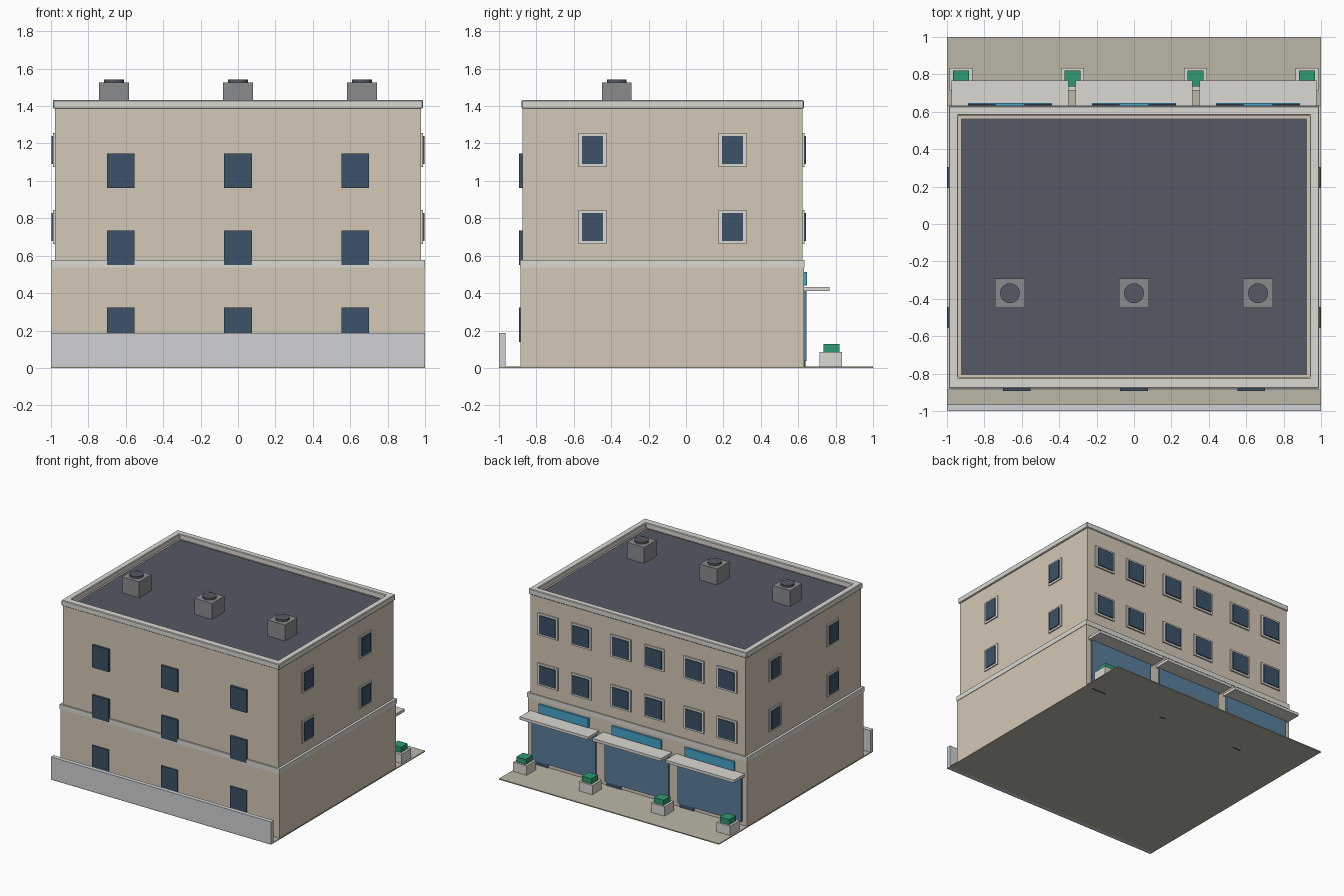
import bpy, bmesh
from mathutils import Matrix, Vector

if "Cube" in bpy.data.objects:
    bpy.data.objects.remove(bpy.data.objects["Cube"])


def mat(name, r, g, b):
    m = bpy.data.materials.new(name)
    m.diffuse_color = (r, g, b, 1)
    m.use_nodes = True
    m.node_tree.nodes["Principled BSDF"].inputs["Base Color"].default_value = m.diffuse_color
    return m


WALL = mat("wall", 0.66, 0.58, 0.47)
TRIM = mat("trim", 0.70, 0.69, 0.64)
PAVING = mat("paving", 0.50, 0.47, 0.38)
FENCE = mat("fence", 0.62, 0.64, 0.66)
ROOF = mat("roof", 0.09, 0.10, 0.125)
METAL = mat("metal", 0.25, 0.26, 0.27)
PANE = mat("window_glass", 0.045, 0.085, 0.14)
SHOP = mat("shop_glass", 0.10, 0.21, 0.33)
SIGN = mat("transom", 0.06, 0.37, 0.58)
LEAF = mat("leaf", 0.03, 0.32, 0.16)


def finish(name, bm, material):
    bmesh.ops.recalc_face_normals(bm, faces=bm.faces)
    me = bpy.data.meshes.new(name)
    bm.to_mesh(me)
    bm.free()
    me.materials.append(material)
    ob = bpy.data.objects.new(name, me)
    bpy.context.collection.objects.link(ob)
    return ob


def box(name, x, y, z, material):
    """Box from (min, max) ranges on each axis."""
    lo, hi = Vector((x[0], y[0], z[0])), Vector((x[1], y[1], z[1]))
    bm = bmesh.new()
    bmesh.ops.create_cube(bm, size=1, matrix=Matrix.Translation((lo + hi) / 2)
                          @ Matrix.Diagonal((*(hi - lo), 1)))
    return finish(name, bm, material)


def around(c, half):
    return (c - half, c + half)


def ring(name, outer, inner, z, material):
    """Rectangular frame; outer and inner are (x0, y0, x1, y1)."""
    bm = bmesh.new()
    loops = []
    for (x0, y0, x1, y1), h in ((outer, z[0]), (outer, z[1]), (inner, z[1]), (inner, z[0])):
        loops.append([bm.verts.new((px, py, h)) for px, py in
                      ((x0, y0), (x1, y0), (x1, y1), (x0, y1))])
    for i in range(4):
        a, b = loops[i], loops[(i + 1) % 4]
        for j in range(4):
            k = (j + 1) % 4
            bm.faces.new((a[j], a[k], b[k], b[j]))
    return finish(name, bm, material)


# Site: paving and low fence wall
box("paving", (-1, 1), (-1, 1), (0, 0.008), PAVING)
box("fence_wall", (-1, 1), (-1, -0.965), (0, 0.187), FENCE)

# Main masses, band course, roof and parapet
box("ground_floor", (-0.996, 0.996), (-0.885, 0.63), (0.002, 0.537), WALL)
box("band_course", (-1, 1), (-0.888, 0.633), (0.537, 0.577), TRIM)
box("upper_floors", (-0.979, 0.979), (-0.875, 0.623), (0.57, 1.388), WALL)
box("roof_deck", (-0.925, 0.925), (-0.807, 0.565), (1.38, 1.394), ROOF)
parapet = ring("parapet", (-0.99, -0.88, 0.99, 0.63), (-0.94, -0.82, 0.94, 0.58),
               (1.386, 1.432), TRIM)
bev = parapet.modifiers.new("edge", "BEVEL")
bev.width = 0.005
bev.segments = 1

FLOORS = (0.754, 1.166)
BAYS = (-0.663, 0, 0.663)

# Plain windows on the front
for x in (-0.627, 0, 0.627):
    for z in (0.23, 0.642, 1.054):
        box("front_window", around(x, 0.074), (-0.894, -0.865), around(z, 0.092), PANE)

# Framed windows on both sides
for s in (-1, 1):
    for y in (-0.5, 0.249):
        for z in FLOORS:
            box("side_window_frame", sorted((s * 0.97, s * 0.988)), around(y, 0.075),
                around(z, 0.091), TRIM)
            box("side_window_glass", sorted((s * 0.975, s * 0.996)), around(y, 0.056),
                around(z, 0.075), PANE)

for c in BAYS:
    # Paired framed windows at the back
    for x in (c - 0.151, c + 0.151):
        for z in FLOORS:
            box("back_window_frame", around(x, 0.091), (0.615, 0.634), around(z, 0.091), TRIM)
            box("back_window_glass", around(x, 0.073), (0.62, 0.642), around(z, 0.075), PANE)
    # Shopfronts with door, canopy and transom
    box("shop_glass", around(c, 0.29), (0.62, 0.644), (0.038, 0.42), SHOP)
    box("shop_door", around(c + 0.21, 0.065), (0.62, 0.639), (0, 0.36), PANE)
    box("transom", around(c, 0.225), (0.62, 0.646), (0.44, 0.514), SIGN)
    box("canopy", around(c, 0.312), (0.625, 0.768), (0.411, 0.434), TRIM)

    # Roof vents
    box("vent_box", around(c, 0.079), around(-0.37, 0.079), (1.385, 1.525), METAL)
    bm = bmesh.new()
    bmesh.ops.create_cone(bm, cap_ends=True, segments=24, radius1=0.053, radius2=0.053,
                          depth=0.02, matrix=Matrix.Translation((c, -0.37, 1.531)))
    finish("vent_cap", bm, ROOF)

# Planters along the pavement
for x in (-0.925, -0.328, 0.328, 0.925):
    box("planter", around(x, 0.061), around(0.774, 0.061), (0.004, 0.085), TRIM)
    box("shrub", around(x, 0.043), around(0.777, 0.043), (0.08, 0.128), LEAF)
